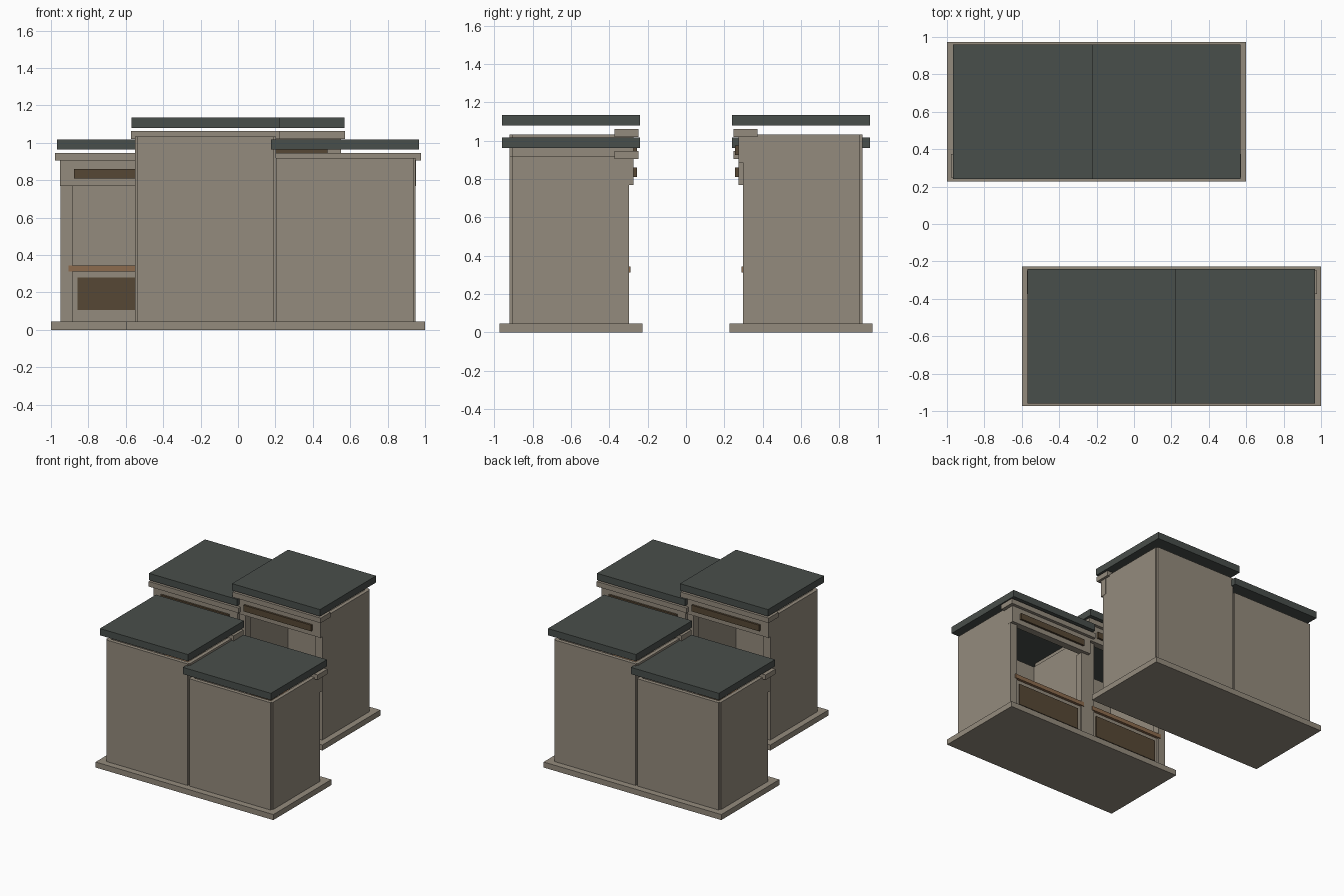
import bpy, bmesh
from mathutils import Matrix

if "Cube" in bpy.data.objects:
    bpy.data.objects.remove(bpy.data.objects["Cube"])


def material(name, rgb):
    m = bpy.data.materials.new(name)
    m.diffuse_color = (*rgb, 1)
    m.use_nodes = True
    m.node_tree.nodes["Principled BSDF"].inputs["Base Color"].default_value = m.diffuse_color
    return m


STONE = material("taupe plaster", (0.296, 0.258, 0.205))
SLATE = material("dark slate", (0.066, 0.077, 0.070))
BROWN = material("dark brown wood", (0.094, 0.064, 0.035))
OAK = material("light brown wood", (0.262, 0.147, 0.076))


def boxes(name, mat, turn, *ranges):
    """One object made of axis-aligned boxes (x0, x1, y0, y1, z0, z1)."""
    bm = bmesh.new()
    for x0, x1, y0, y1, z0, z1 in ranges:
        place = (Matrix.Translation(((x0 + x1) / 2, (y0 + y1) / 2, (z0 + z1) / 2))
                 @ Matrix.Diagonal((x1 - x0, y1 - y0, z1 - z0, 1)))
        bmesh.ops.create_cube(bm, size=1, matrix=place)
    bm.transform(turn)
    me = bpy.data.meshes.new(name)
    bm.to_mesh(me)
    bm.free()
    me.materials.append(mat)
    bpy.context.collection.objects.link(bpy.data.objects.new(name, me))


def shop(label, turn, cx, rise, cornice_half):
    """Open-fronted shop unit; rise lifts everything above the window."""
    def add(part, mat, *r):
        boxes(f"{label}_{part}", mat, turn,
              *[(cx + a, cx + b, c, d, e, f) for a, b, c, d, e, f in r])

    head = 0.77 + rise
    top = 0.918 + rise
    # walls
    add("side_walls", STONE, *[(min(s * 0.376, s * 0.346), max(s * 0.376, s * 0.346),
                                0.30, 0.907, 0.045, top) for s in (-1, 1)])
    add("back_wall", STONE, (-0.366, 0.366, 0.89, 0.921, 0.045, top))
    # shop front
    add("pilasters", STONE, *[(min(s * 0.376, s * 0.313), max(s * 0.376, s * 0.313),
                               0.298, 0.36, 0.045, head) for s in (-1, 1)])
    add("stall_riser", STONE, (-0.313, 0.313, 0.312, 0.36, 0.045, 0.312))
    add("riser_panel", BROWN, (-0.285, 0.285, 0.304, 0.313, 0.105, 0.28))
    add("window_sill", OAK, (-0.333, 0.333, 0.291, 0.36, 0.311, 0.344))
    add("fascia", STONE, (-0.378, 0.378, 0.273, 0.33, head, 0.91 + rise))
    add("sign_board", BROWN, (-0.305, 0.305, 0.257, 0.275, 0.81 + rise, 0.86 + rise))
    add("cornice", STONE, (-cornice_half, cornice_half, 0.248, 0.374,
                           0.905 + rise, 0.946 + rise))
    # flat roof slab
    add("roof", SLATE, (-0.396, 0.396, 0.24, 0.961, 0.963 + rise, 1.018 + rise))


# two facing rows, the second turned half way round
for row, angle in (("back_row", 0), ("front_row", 3.14159265)):
    turn = Matrix.Rotation(angle, 4, 'Z')
    boxes(f"{row}_pavement", STONE, turn, (-1, 0.6, 0.228, 0.974, 0, 0.045))
    shop(f"{row}_low_shop", turn, -0.573, 0, 0.406)
    shop(f"{row}_tall_shop", turn, 0.174, 0.116, 0.397)
